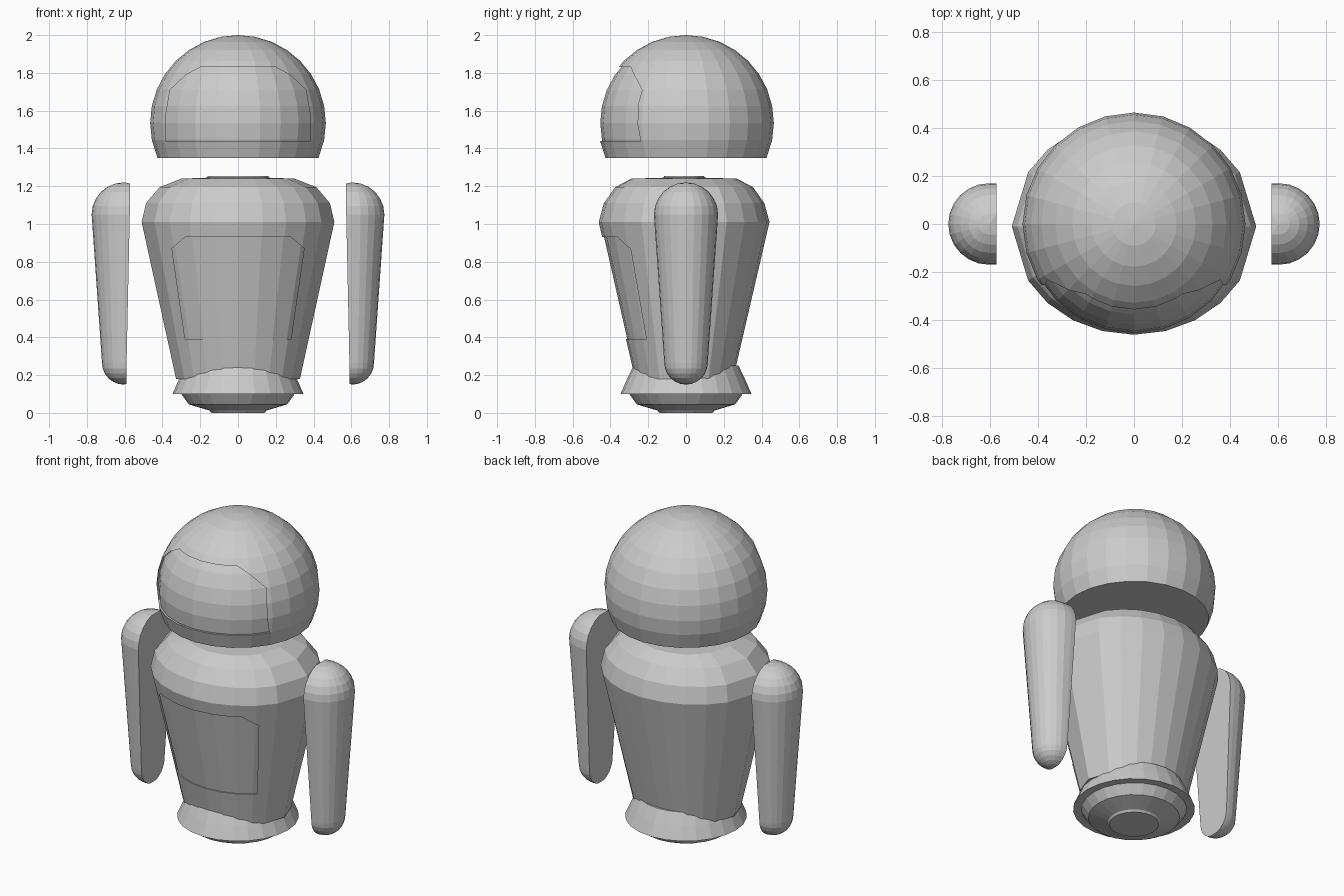
import bpy, bmesh
from math import sin, cos, pi, radians

if "Cube" in bpy.data.objects:
    bpy.data.objects.remove(bpy.data.objects["Cube"])


def loft(name, rings):
    """Skin closed rings of equal length, capping both ends."""
    bm = bmesh.new()
    vs = [[bm.verts.new(p) for p in ring] for ring in rings]
    n = len(vs[0])
    for a, b in zip(vs, vs[1:]):
        for i in range(n):
            j = (i + 1) % n
            bm.faces.new((a[i], a[j], b[j], b[i]))
    bm.faces.new(vs[0][::-1])
    bm.faces.new(vs[-1])
    bmesh.ops.remove_doubles(bm, verts=bm.verts, dist=0.0005)
    bmesh.ops.recalc_face_normals(bm, faces=bm.faces)
    me = bpy.data.meshes.new(name)
    bm.to_mesh(me)
    bm.free()
    ob = bpy.data.objects.new(name, me)
    bpy.context.collection.objects.link(ob)
    return ob


def oval(rx, ry, z, cy=0, angles=range(0, 360, 15)):
    return [(rx * cos(radians(a)), cy + ry * sin(radians(a)), z) for a in angles]


def subtract(ob, cutter):
    m = ob.modifiers.new("cut", 'BOOLEAN')
    m.operation, m.solver, m.object = 'DIFFERENCE', 'EXACT', cutter
    bpy.context.view_layer.objects.active = ob
    bpy.ops.object.modifier_apply(modifier=m.name)
    bpy.data.objects.remove(cutter)


def recess(ob, inner, half_outline):
    """Sink a panel into the front of ob, down to the surface of inner."""
    outline = half_outline + [(-x, z) for x, z in reversed(half_outline)]
    cutter = loft("panel_cutter", [[(x, y, z) for x, z in outline] for y in (-0.8, -0.1)])
    subtract(cutter, inner)
    subtract(ob, cutter)


# Head: dome cut flat at the bottom
def dome(name, r, c=1.535):
    angs = [radians(-23.45)] + [radians(11.25 * i) for i in range(-1, 8)] + [radians(89.99)]
    return loft(name, [oval(r * cos(a), r * cos(a), c + r * sin(a)) for a in angs])


head = dome("head", 0.465)
recess(head, dome("head_inner", 0.454),
       [(0.385, 1.44), (0.383, 1.57), (0.36, 1.71), (0.275, 1.79), (0.2, 1.83)])

# Torso: tapered oval with a ridge down each side
sides = [a for a in range(0, 360, 15) if a not in (15, 165, 195, 345)]
profile = [(0.328, 0.259, 0.18), (0.51, 0.452, 1.01), (0.487, 0.425, 1.11),
           (0.415, 0.365, 1.195), (0.30, 0.28, 1.24), (0.165, 0.11, 1.245), (0.16, 0.105, 1.255)]


def body(name, s):
    return loft(name, [oval(x * s, y * s, z, -0.01, sides) for x, y, z in profile])


torso = body("torso", 1)
recess(torso, body("torso_inner", 0.977),
       [(0.28, 0.39), (0.35, 0.87), (0.28, 0.93)])

# Flared base with stepped underside
base = [(0.14, 0), (0.15, 0.012), (0.26, 0.045), (0.30, 0.1), (0.347, 0.1), (0.312, 0.18), (0.278, 0.25)]
loft("base", [oval(r, r, z) for r, z in base])

# Arms: half-round tapered capsules, flat on the inner side
low = [(0.265 - 0.115 * sin(t), 0.115 * cos(t), 0.590) for t in (i * pi / 12 for i in range(5, -1, -1))]
high = [(1.05 + 0.17 * sin(t), 0.17 * cos(t), 0.573) for t in (i * pi / 12 for i in range(6))]
path = [(0.15, 0.002, 0.602)] + low + high + [(1.22, 0.002, 0.600)]
rings = []
for z, r, inner in path:
    arc = [(0.605 + r * cos(t), r * sin(t), z) for t in (-pi / 2 + i * pi / 12 for i in range(13))]
    rings.append([(inner, -r, z)] + arc + [(inner, r, z)])
arm = loft("arms", rings)
arm.modifiers.new("mirror", 'MIRROR')
